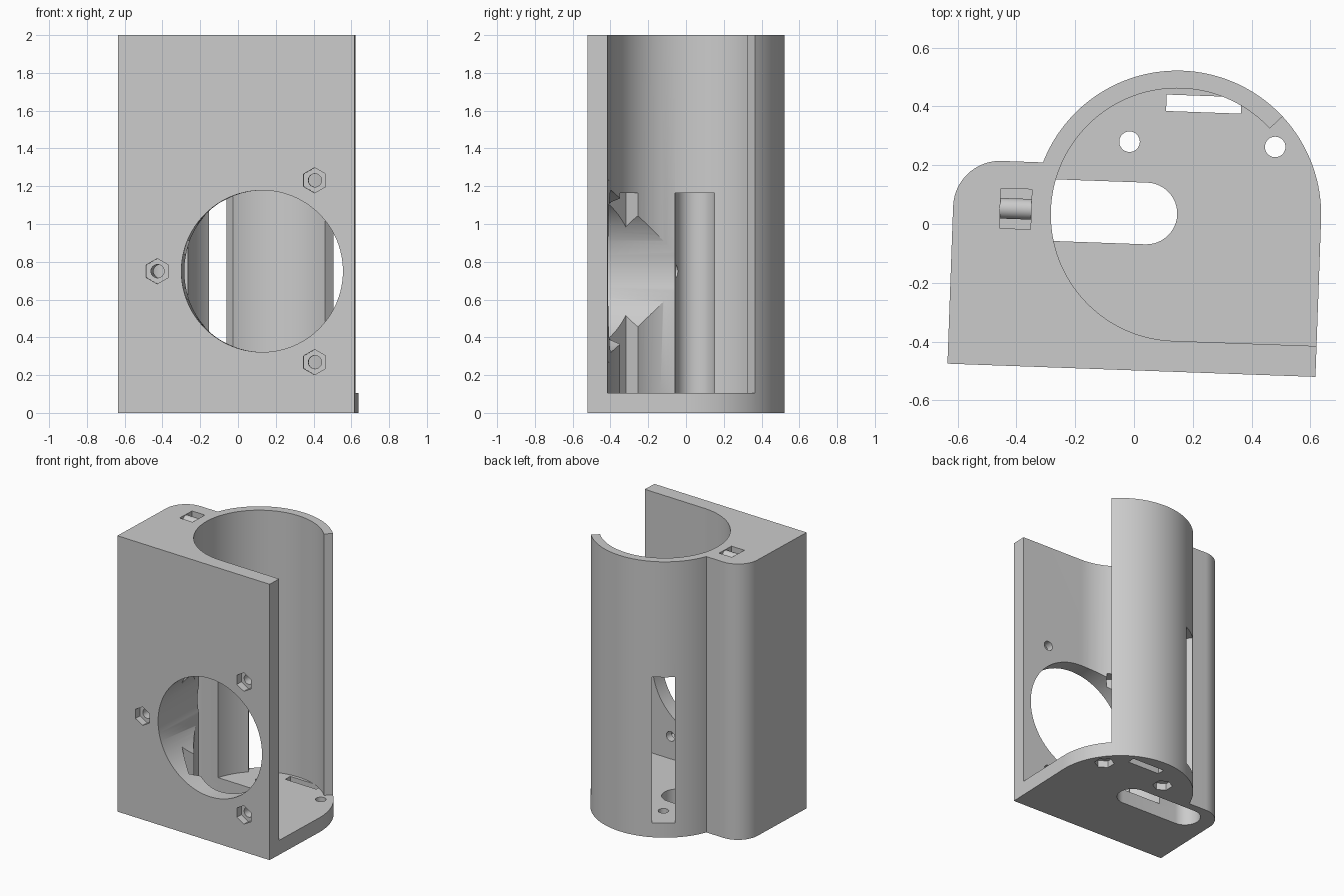
import bpy, bmesh, math
from mathutils import Matrix, Vector

if "Cube" in bpy.data.objects:
    bpy.data.objects.remove(bpy.data.objects["Cube"])

R_OUT, R_IN, FLOOR, WINDOW_TOP = 0.49, 0.43, 0.105, 1.163


def arc(cx, cy, r, a0, a1, n):
    """Points on an arc, angles in degrees."""
    return [(cx + r * math.cos(math.radians(a0 + (a1 - a0) * i / n)),
             cy + r * math.sin(math.radians(a0 + (a1 - a0) * i / n))) for i in range(n + 1)]


def prism(name, points, z0, z1, matrix=None):
    """Extrude a flat outline from z0 to z1."""
    bm = bmesh.new()
    face = bm.faces.new([bm.verts.new((x, y, z0)) for x, y in points])
    ext = bmesh.ops.extrude_face_region(bm, geom=[face])
    top = [v for v in ext["geom"] if isinstance(v, bmesh.types.BMVert)]
    bmesh.ops.translate(bm, verts=top, vec=(0, 0, z1 - z0))
    bmesh.ops.recalc_face_normals(bm, faces=bm.faces)
    if matrix:
        bm.transform(matrix)
    mesh = bpy.data.meshes.new(name)
    bm.to_mesh(mesh)
    bm.free()
    obj = bpy.data.objects.new(name, mesh)
    bpy.context.collection.objects.link(obj)
    return obj


def ngon(cx, cy, r, n, start=0):
    return arc(cx, cy, r, start, start + 360, n)[:-1]


def rect(cx, cy, w, h):
    return [(cx - w / 2, cy - h / 2), (cx + w / 2, cy - h / 2),
            (cx + w / 2, cy + h / 2), (cx - w / 2, cy + h / 2)]


def boolean(target, tool, operation="DIFFERENCE"):
    """Apply a boolean and remove the tool."""
    tool.hide_render = True
    mod = target.modifiers.new("cut", "BOOLEAN")
    mod.operation, mod.solver, mod.object = operation, "EXACT", tool
    bpy.context.view_layer.objects.active = target
    bpy.ops.object.modifier_apply(modifier=mod.name)
    bpy.data.objects.remove(tool)


# Outer shell: round holder with a flat front and a side block
join = math.degrees(math.asin(0.161 / R_OUT))
outline = [(-0.763, -0.535), (R_OUT, -0.535)]
outline += arc(0, 0, R_OUT, 0, 180 - join, 72)
outline += arc(-0.603, 0.001, 0.16, 90, 180, 20)
body = prism("housing", outline, 0, 2)

# Round bore, open on the right side
bore = arc(0, 0, R_IN, 45, 270, 90) + [(0.7, -R_IN), (0.7, 0.7)]
boolean(body, prism("bore", bore, FLOOR, 2.1))

# Two tall windows placed symmetrically in the bore wall
for angle in (126, -126):
    turn = Matrix.Rotation(math.radians(angle), 4, "Z")
    boolean(body, prism("window", rect(0.4, 0, 0.21, 0.153), FLOOR, WINDOW_TOP, turn))

# Cable channel: tall part in the block, slot through the floor
stadium = arc(-0.105, 0, 0.105, -90, 90, 24) + arc(-0.55, 0, 0.105, 90, 270, 24)
boolean(body, prism("cable_channel", stadium, -0.1, FLOOR + 0.01))
channel = [(-0.3, -0.105), (-0.3, 0.105)] + arc(-0.55, 0, 0.105, 90, 270, 24)
boolean(body, prism("cable_channel_upper", channel, 0.05, WINDOW_TOP))

# Large round opening in the front (local z of the prism runs along y)
to_front = Matrix.Translation((0, 0, 0.75)) @ Matrix.Rotation(math.radians(90), 4, "X")
boolean(body, prism("front_opening", ngon(0, 0, 0.428, 96), 0, 0.7, to_front))

# Front bolt holes with hexagonal nut pockets
for angle, depth in ((60, 0.38), (-60, 0.38), (180, 0.05)):
    x = 0.556 * math.cos(math.radians(angle))
    y = 0.556 * math.sin(math.radians(angle))
    boolean(body, prism("bolt_hole", ngon(x, y, 0.035, 32), depth, 0.7, to_front))
    boolean(body, prism("nut_pocket", ngon(x, y, 0.067, 6, 90), 0.485, 0.7, to_front))

# Floor bolt holes, nut pockets below, and a strap slot
for x in (-0.171, 0.325):
    boolean(body, prism("floor_hole", ngon(x, 0.242, 0.035, 32), -0.1, 0.2))
    boolean(body, prism("floor_nut_pocket", ngon(x, 0.242, 0.067, 6, 90), -0.1, 0.05))
boolean(body, prism("strap_slot", rect(0.077, 0.379, 0.255, 0.056), -0.1, FLOOR))

# Cable tie recess in the top of the block, with a rounded bridge
boolean(body, prism("tie_recess", rect(-0.55, 0, 0.106, 0.136), 1.93, 2.1))
across = Matrix.Translation((-0.55, 0, 1.96)) @ Matrix.Rotation(math.radians(90), 4, "Y")
bridge = arc(0, 0, 0.035, 90, 270, 16) + [(0.05, -0.035), (0.05, 0.035)]
boolean(body, prism("tie_bridge", bridge, -0.06, 0.06, across), "UNION")

# Final placement, shading and colour
body.data.transform(Matrix.Translation((0.147, 0.032, 0)) @ Matrix.Rotation(math.radians(-2.06), 4, "Z"))
mat = bpy.data.materials.new("light_grey")
mat.diffuse_color = (0.6, 0.6, 0.6, 1)
mat.use_nodes = True
mat.node_tree.nodes["Principled BSDF"].inputs["Base Color"].default_value = mat.diffuse_color
body.data.materials.clear()
body.data.materials.append(mat)
for p in body.data.polygons:
    p.material_index = 0
bpy.context.view_layer.objects.active = body
body.select_set(True)
bpy.ops.object.shade_smooth_by_angle(angle=math.radians(30))
